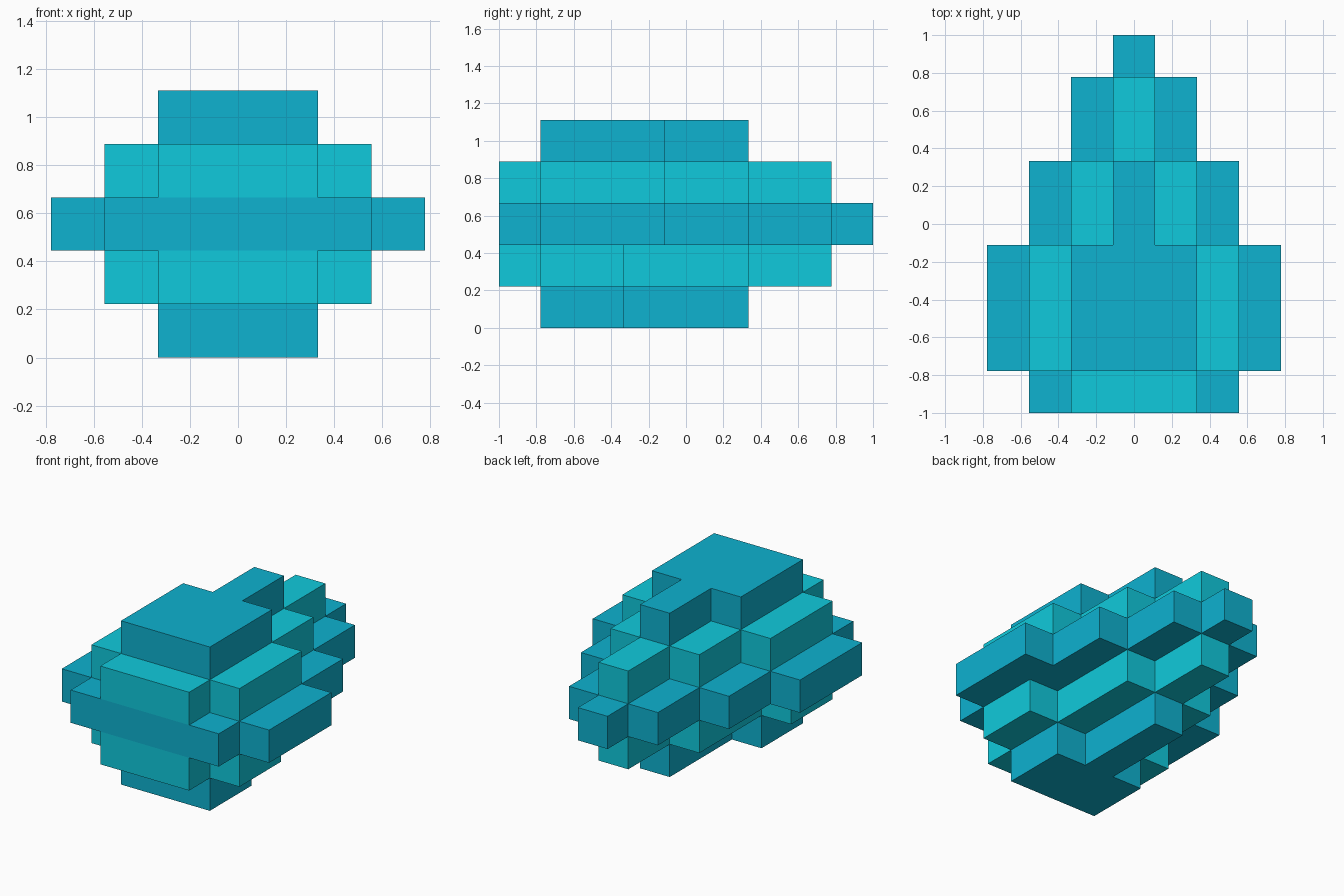
import bpy
import bmesh

if "Cube" in bpy.data.objects:
    bpy.data.objects.remove(bpy.data.objects["Cube"])

U = 2 / 9  # edge length of one block


def material(name, rgb):
    m = bpy.data.materials.new(name)
    m.diffuse_color = (*rgb, 1)
    m.use_nodes = True
    m.node_tree.nodes["Principled BSDF"].inputs["Base Color"].default_value = m.diffuse_color
    return m


BLUE = material("blue", (0.0044, 0.445, 0.631))
CYAN = material("cyan", (0.005, 0.591, 0.716))


def slab(name, level, y_start, runs, mat):
    """One block-high layer; runs = (width, length) in blocks, from front to back."""
    right, y = [], y_start
    for width, length in runs:
        x = width * U / 2
        right += [(x, -1 + y * U), (x, -1 + (y + length) * U)]
        y += length
    outline = right + [(-x, y) for x, y in reversed(right)]

    bm = bmesh.new()
    base = bm.faces.new([bm.verts.new((x, y, level * U)) for x, y in outline])
    top = bmesh.ops.extrude_face_region(bm, geom=[base], use_keep_orig=True)
    verts = [g for g in top["geom"] if isinstance(g, bmesh.types.BMVert)]
    bmesh.ops.translate(bm, verts=verts, vec=(0, 0, U))
    bmesh.ops.recalc_face_normals(bm, faces=bm.faces)
    mesh = bpy.data.meshes.new(name)
    bm.to_mesh(mesh)
    bm.free()
    mesh.materials.append(mat)
    bpy.context.collection.objects.link(bpy.data.objects.new(name, mesh))


# Stepped layers from bottom to top
slab("bottom_layer", 0, 1, [(3, 2), (1, 3)], BLUE)
slab("lower_layer", 1, 0, [(3, 1), (5, 2), (3, 3), (1, 2)], CYAN)
slab("middle_layer", 2, 0, [(5, 1), (7, 3), (5, 2), (3, 2), (1, 1)], BLUE)
slab("upper_layer", 3, 0, [(3, 1), (5, 3), (3, 2), (1, 2)], CYAN)
slab("top_layer", 4, 1, [(3, 3), (1, 2)], BLUE)
